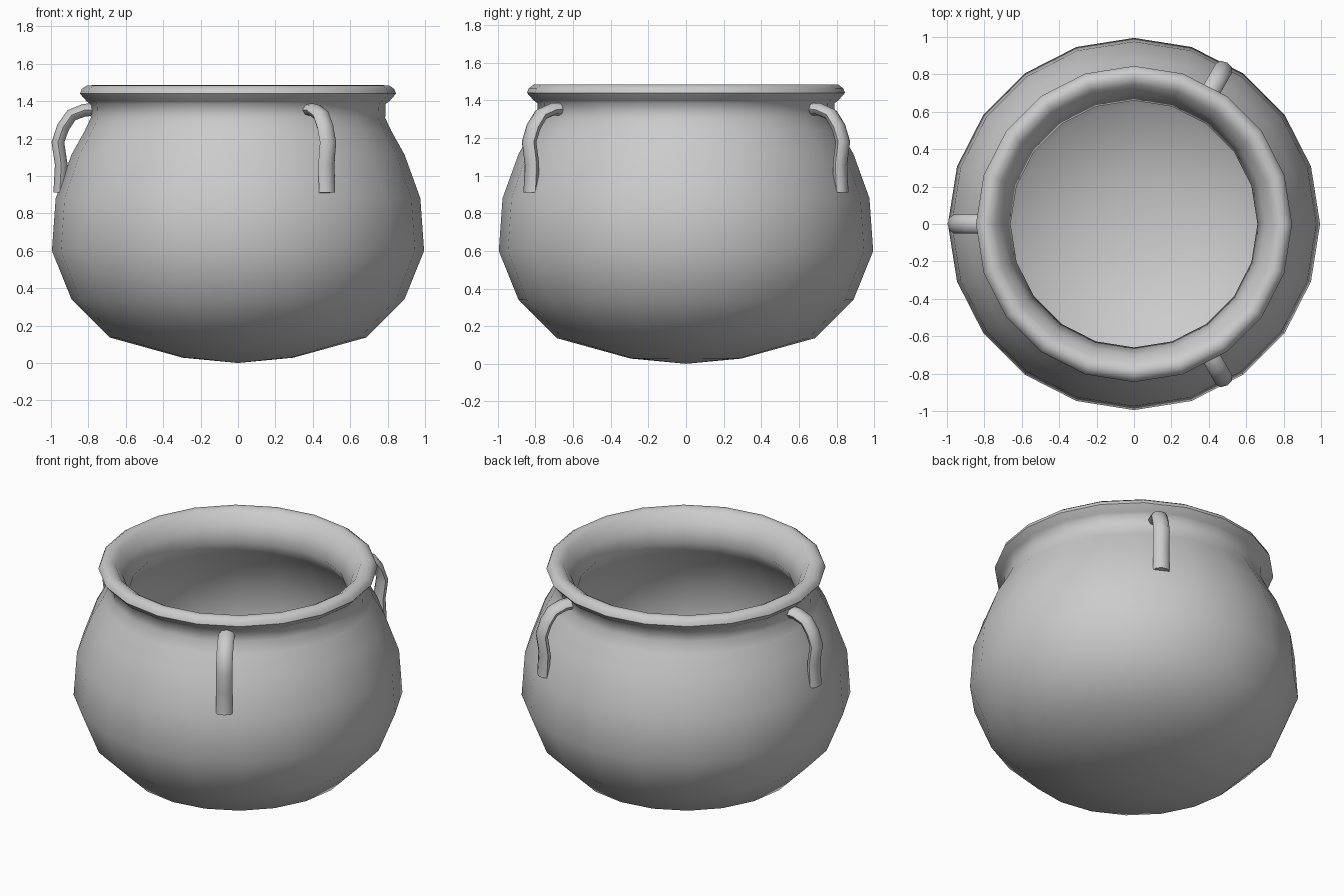
import bpy, bmesh, math
from mathutils import Vector, Matrix

if "Cube" in bpy.data.objects:
    bpy.data.objects.remove(bpy.data.objects["Cube"])

SIDES = 20


def finish(bm, name, angle):
    bmesh.ops.recalc_face_normals(bm, faces=bm.faces)
    mesh = bpy.data.meshes.new(name)
    bm.to_mesh(mesh)
    bm.free()
    obj = bpy.data.objects.new(name, mesh)
    bpy.context.collection.objects.link(obj)
    bpy.ops.object.select_all(action='DESELECT')
    obj.select_set(True)
    bpy.context.view_layer.objects.active = obj
    bpy.ops.object.shade_smooth_by_angle(angle=math.radians(angle))
    return obj


def lathe(name, profile):
    bm = bmesh.new()
    verts = [bm.verts.new((r, 0, z)) for r, z in profile]
    edges = [bm.edges.new(pair) for pair in zip(verts, verts[1:])]
    bmesh.ops.spin(bm, geom=verts + edges, axis=(0, 0, 1), cent=(0, 0, 0),
                   steps=SIDES, angle=2 * math.pi)
    bmesh.ops.remove_doubles(bm, verts=bm.verts, dist=0.0005)
    return finish(bm, name, 60)


def handle(name, degrees, path, width, depth, sides=8):
    # Elliptical tube swept along a radius/height path
    bm = bmesh.new()
    points = [Vector((r, 0, z)) for r, z in path]
    rings = []
    for i, p in enumerate(points):
        t = (points[min(i + 1, len(points) - 1)] - points[max(i - 1, 0)]).normalized()
        n = Vector((-t.z, 0, t.x))
        rings.append([bm.verts.new(p + n * depth * math.cos(a) + Vector((0, width * math.sin(a), 0)))
                      for a in (2 * math.pi * k / sides for k in range(sides))])
    for a, b in zip(rings, rings[1:]):
        for k in range(sides):
            j = (k + 1) % sides
            bm.faces.new((a[k], a[j], b[j], b[k]))
    bm.faces.new(rings[0])
    bm.faces.new(rings[-1])
    bm.transform(Matrix.Rotation(math.radians(degrees), 4, 'Z'))
    return finish(bm, name, 50)


# Pot body: outside, rolled rim, then inside wall and floor
outside = [(0, 0), (0.295, 0.028), (0.685, 0.136), (0.89, 0.34), (0.995, 0.6),
           (0.975, 0.88), (0.89, 1.115), (0.82, 1.24), (0.787, 1.31), (0.79, 1.385)]
rim = [(0.81, 1.40), (0.845, 1.44), (0.835, 1.465), (0.81, 1.483), (0.78, 1.485), (0.745, 1.465)]
inside = [(0.70, 1.40), (0.66, 1.30), (0.73, 1.20), (0.82, 1.08), (0.90, 0.87),
          (0.92, 0.61), (0.82, 0.38), (0.63, 0.20), (0.27, 0.09), (0, 0.07)]
lathe("pot_body", outside + rim + inside)

# Three bent handles around the shoulder
bend = [(0.74, 1.355), (0.82, 1.352), (0.89, 1.325), (0.935, 1.26),
        (0.963, 1.18), (0.945, 1.06), (0.953, 0.91)]
for i, deg in enumerate((60, 180, 300)):
    handle(f"handle_{i + 1}", deg, bend, 0.05, 0.034)
